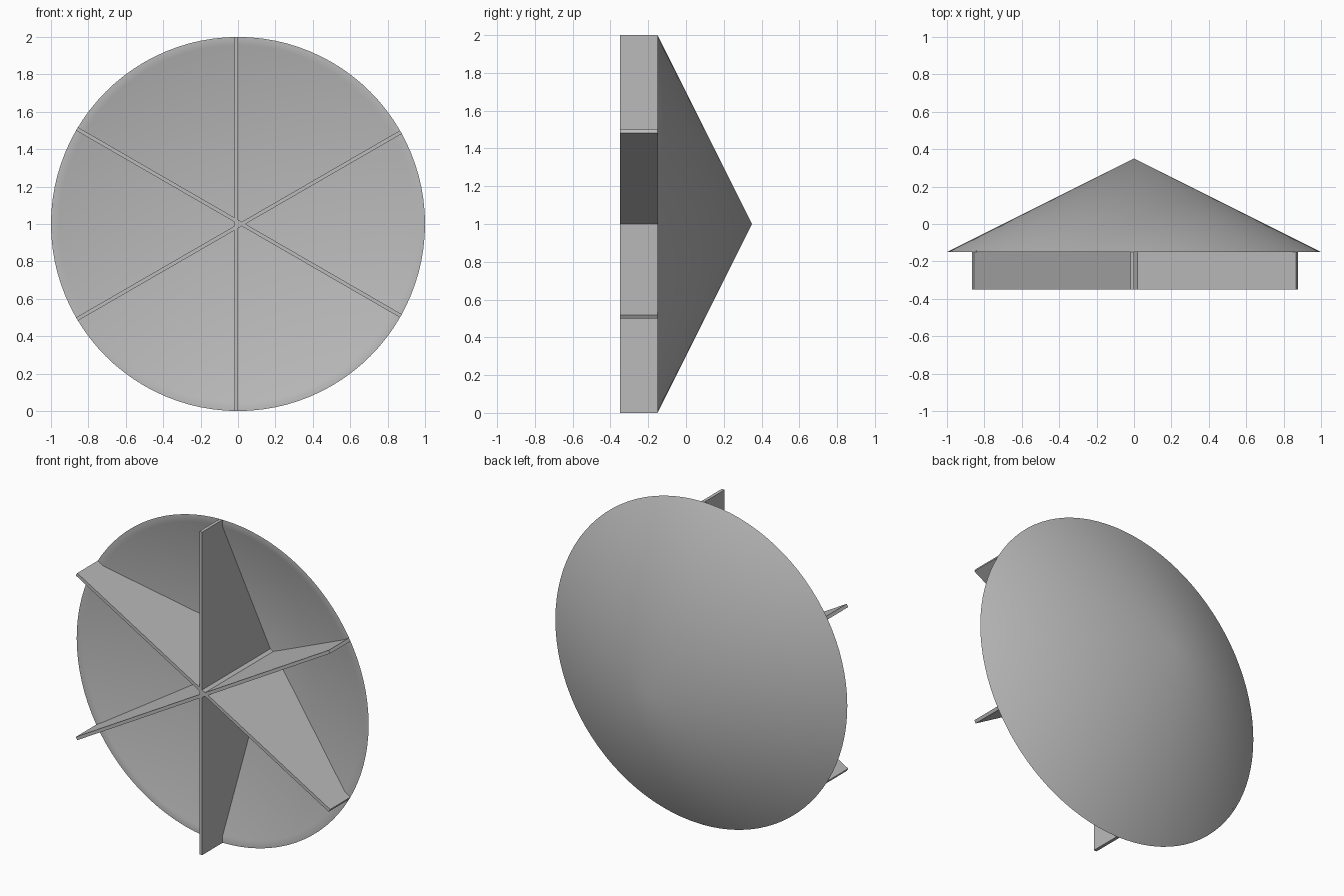
import bpy
import bmesh
from math import radians, pi
from mathutils import Matrix, Vector

cube = bpy.data.objects.get("Cube")
if cube:
    bpy.data.objects.remove(cube)

RIM_Y, APEX_Y, FRONT_Y = -0.15, 0.35, -0.35
THICK = 0.02
SLOPE = 0.5
CENTRE = Vector((0, 0, 1))

grey = bpy.data.materials.new("plain_grey")
grey.use_nodes = True
colour = (0.5, 0.5, 0.5, 1)
grey.diffuse_color = colour
grey.node_tree.nodes["Principled BSDF"].inputs["Base Color"].default_value = colour


def finish(name, bm):
    bmesh.ops.recalc_face_normals(bm, faces=bm.faces)
    mesh = bpy.data.meshes.new(name)
    bm.to_mesh(mesh)
    bm.free()
    mesh.materials.append(grey)
    obj = bpy.data.objects.new(name, mesh)
    bpy.context.collection.objects.link(obj)
    return obj


# Hollow conical dish: a thin wall profile spun about the y axis
drop = THICK * (1 + SLOPE ** 2) ** 0.5
profile = [(0, APEX_Y), (1, RIM_Y), (1 - drop / SLOPE, RIM_Y), (0, APEX_Y - drop)]
bm = bmesh.new()
verts = [bm.verts.new((r, y, 1)) for r, y in profile]
edges = [bm.edges.new(pair) for pair in zip(verts, verts[1:])]
bmesh.ops.spin(bm, geom=verts + edges, cent=CENTRE, axis=(0, 1, 0),
               angle=2 * pi, steps=96, use_merge=True)
bmesh.ops.remove_doubles(bm, verts=bm.verts, dist=0.0001)
dish = finish("conical_dish", bm)
bpy.ops.object.select_all(action="DESELECT")
dish.select_set(True)
bpy.context.view_layer.objects.active = dish
bpy.ops.object.shade_smooth_by_angle(angle=radians(30))

# Three full-width crossing fins, each set to one side of the axis
outline = [(-1, FRONT_Y), (1, FRONT_Y), (1, RIM_Y), (0, APEX_Y - 0.015), (-1, RIM_Y)]
for i in range(3):
    bm = bmesh.new()
    face = bm.faces.new([bm.verts.new((0, y, z)) for z, y in outline])
    side = bmesh.ops.extrude_face_region(bm, geom=[face])["geom"]
    moved = [v for v in side if isinstance(v, bmesh.types.BMVert)]
    bmesh.ops.translate(bm, verts=moved, vec=(-THICK, 0, 0))
    turn = Matrix.Translation(CENTRE) @ Matrix.Rotation(radians(120 * i), 4, "Y")
    bmesh.ops.transform(bm, matrix=turn, verts=bm.verts)
    finish(f"fin_{i + 1}", bm)
